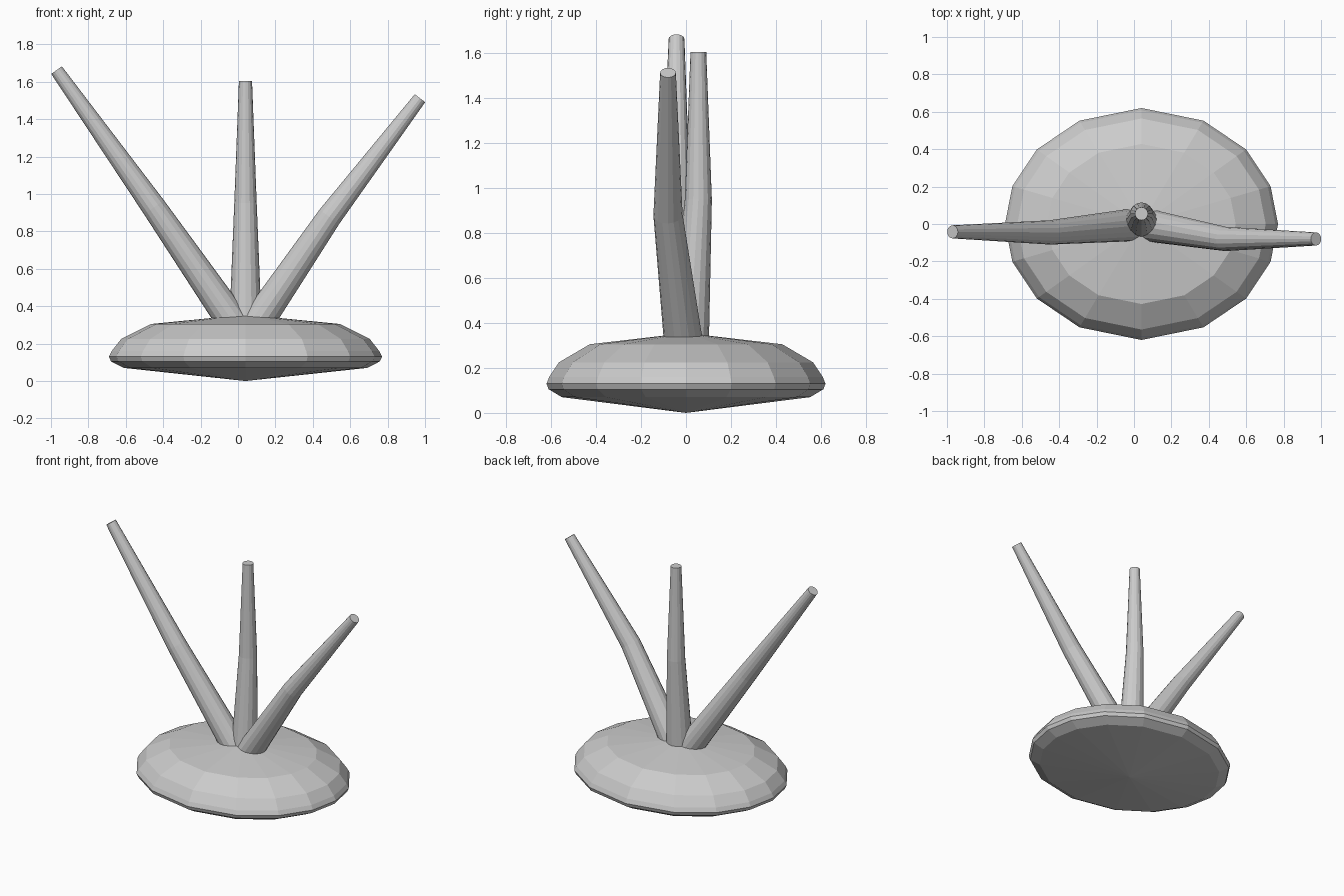
import bpy, bmesh
from math import sin, cos, pi, radians
from mathutils import Vector

cube = bpy.data.objects.get("Cube")
if cube:
    bpy.data.objects.remove(cube)

grey = bpy.data.materials.new("plain grey")
grey.use_nodes = True
GREY = (0.6, 0.6, 0.6, 1)
grey.diffuse_color = GREY
grey.node_tree.nodes["Principled BSDF"].inputs["Base Color"].default_value = GREY


def loft(name, rings, start=None, end=None):
    """Skin a list of point rings; close each end with a tip point or a flat cap."""
    bm = bmesh.new()
    loops = [[bm.verts.new(p) for p in ring] for ring in rings]
    n = len(loops[0])
    for a, b in zip(loops, loops[1:]):
        for i in range(n):
            j = (i + 1) % n
            bm.faces.new((a[i], a[j], b[j], b[i]))
    for loop, tip in ((loops[0], start), (loops[-1], end)):
        if tip:
            v = bm.verts.new(tip)
            for i in range(n):
                bm.faces.new((loop[i], loop[(i + 1) % n], v))
        else:
            bm.faces.new(loop)
    bmesh.ops.recalc_face_normals(bm, faces=bm.faces)
    mesh = bpy.data.meshes.new(name)
    bm.to_mesh(mesh)
    bm.free()
    mesh.materials.append(grey)
    obj = bpy.data.objects.new(name, mesh)
    bpy.context.collection.objects.link(obj)
    return obj


# Flattened oval base, pointed slightly above and below
CX = 0.04
quarter = [0, 19, 40, 63]
angles = quarter + [90] + [180 - a for a in reversed(quarter)]
angles += [a + 180 for a in angles[1:-1]]
profile = [(0.89, 0.07), (0.985, 0.105), (1, 0.13), (0.98, 0.16), (0.91, 0.225), (0.69, 0.305)]
loft("base",
     [[(CX + 0.73 * s * cos(radians(a)), 0.62 * s * sin(radians(a)), z) for a in angles]
      for s, z in profile],
     start=(CX, 0, 0), end=(CX, 0, 0.355))


# Tapered, slightly bent stalks growing from the middle of the base
def stalk(name, points, radii=(0.09, 0.065, 0.035), sides=16):
    pts = [Vector(p) for p in points]
    rings = []
    for i, (p, r) in enumerate(zip(pts, radii)):
        along = (pts[min(i + 1, 2)] - pts[max(i - 1, 0)]).normalized()
        u = along.cross(Vector((0, 1, 0))).normalized()
        v = along.cross(u)
        rings.append([p + r * (u * cos(2 * pi * k / sides) + v * sin(2 * pi * k / sides))
                      for k in range(sides)])
    return loft(name, rings)


stalk("right_stalk", [(CX, 0, 0.22), (-0.45, -0.045, 0.93), (-0.97, -0.042, 1.662)])
stalk("left_stalk", [(CX, 0, 0.22), (0.49, -0.08, 0.88), (0.973, -0.08, 1.512)])
stalk("middle_stalk", [(CX, 0.01, 0.22), (CX, 0.055, 0.95), (CX, 0.055, 1.605)],
      radii=(0.09, 0.06, 0.035))
